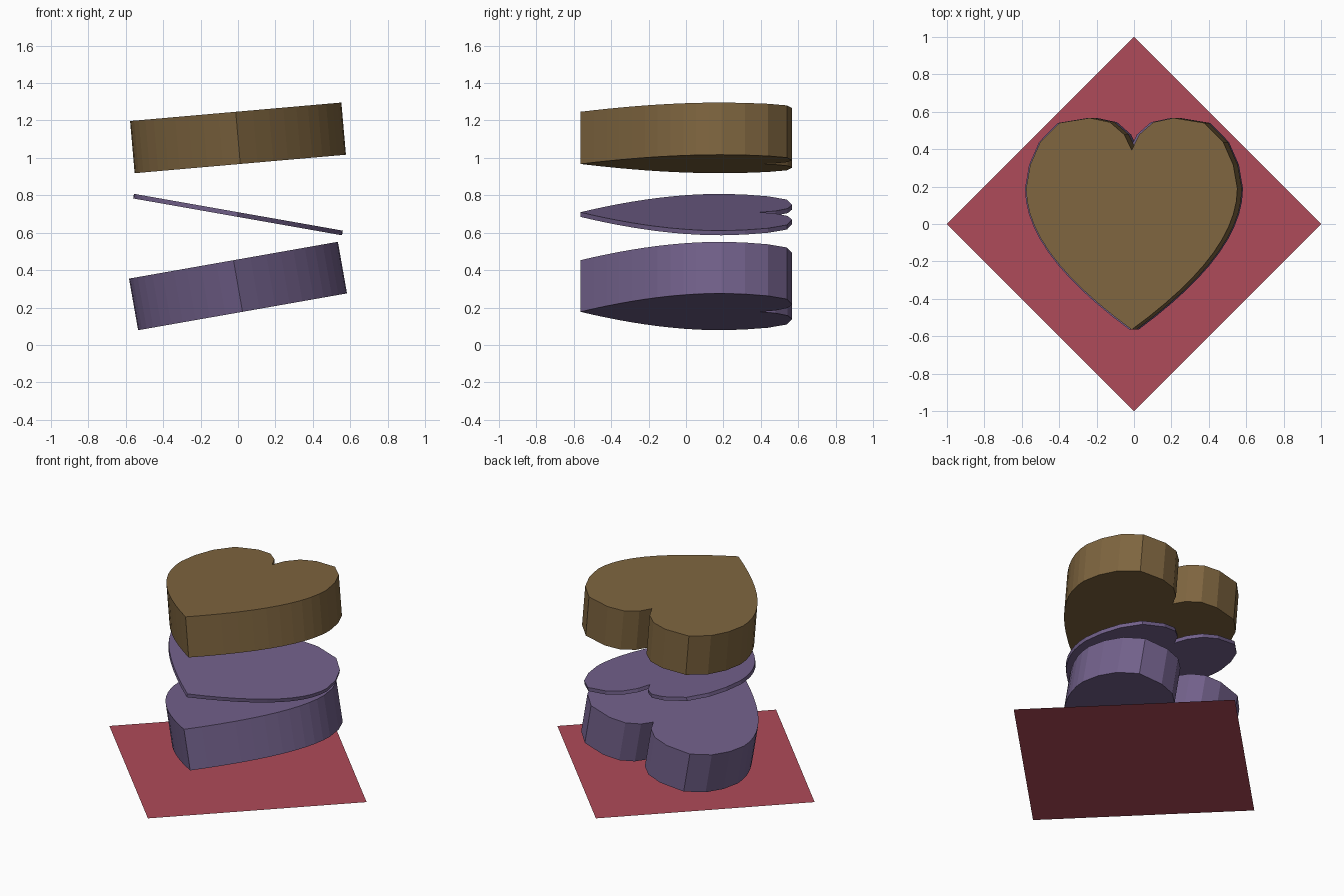
import bpy, bmesh
from math import radians
from mathutils import Vector
from mathutils.geometry import interpolate_bezier

if "Cube" in bpy.data.objects:
    bpy.data.objects.remove(bpy.data.objects["Cube"])


def material(name, rgb):
    m = bpy.data.materials.new(name)
    m.diffuse_color = (*rgb, 1)
    m.use_nodes = True
    m.node_tree.nodes["Principled BSDF"].inputs["Base Color"].default_value = m.diffuse_color
    return m


def add_object(name, bm, mat):
    mesh = bpy.data.meshes.new(name)
    bmesh.ops.recalc_face_normals(bm, faces=bm.faces)
    bm.to_mesh(mesh)
    bm.free()
    ob = bpy.data.objects.new(name, mesh)
    mesh.materials.append(mat)
    bpy.context.collection.objects.link(ob)
    return ob


# Heart outline: curved flank from the tip, faceted lobe, mirrored in x
def heart_outline():
    flank = interpolate_bezier(Vector((0, -.565)), Vector((.35, -.31)),
                               Vector((.567, -.06)), Vector((.567, .19)), 12)
    right = [(p[0], p[1]) for p in flank]
    right += [(.545, .316), (.491, .438), (.39, .54), (.225, .567),
              (.116, .544), (.04, .478), (0, .396)]
    return right + [(-x, y) for x, y in right[-2:0:-1]]


def heart(name, z, thickness, tilt, mat):
    bm = bmesh.new()
    h = thickness / 2
    base = bm.faces.new([bm.verts.new((x, y, -h)) for x, y in heart_outline()])
    ext = bmesh.ops.extrude_face_region(bm, geom=[base], use_keep_orig=True)
    verts = [v for v in ext["geom"] if isinstance(v, bmesh.types.BMVert)]
    bmesh.ops.translate(bm, verts=verts, vec=(0, 0, thickness))
    ob = add_object(name, bm, mat)
    ob.location.z = z
    ob.rotation_euler.y = radians(tilt)
    return ob


red = material("red", (.43, .07, .10))
purple = material("purple", (.17, .12, .26))
brown = material("brown", (.21, .13, .05))

# Diamond-shaped base sheet
bm = bmesh.new()
bm.faces.new([bm.verts.new(c) for c in ((1, 0, 0), (0, 1, 0), (-1, 0, 0), (0, -1, 0))])
add_object("base_sheet", bm, red)

# Stack of tilted hearts
heart("lower_heart", .315, .28, -10, purple)
heart("middle_heart", .697, .025, 10, purple)
heart("upper_heart", 1.107, .28, -5, brown)
